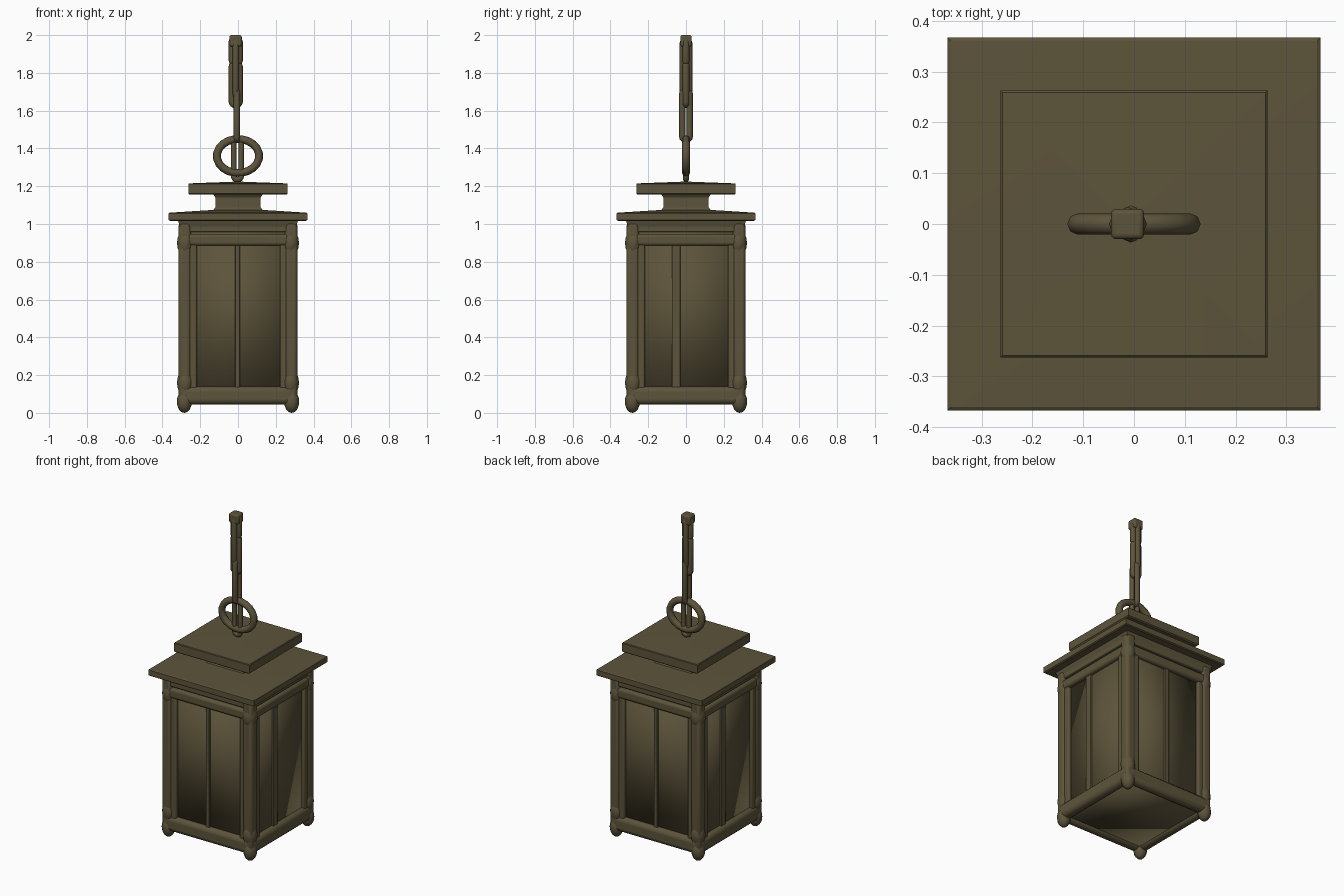
import bpy, bmesh, math
from mathutils import Vector

if "Cube" in bpy.data.objects:
    bpy.data.objects.remove(bpy.data.objects["Cube"])

# Single aged bronze material
bronze = bpy.data.materials.new("aged_bronze")
bronze.use_nodes = True
COLOUR = (0.108, 0.088, 0.043, 1)
bronze.diffuse_color = COLOUR
bsdf = bronze.node_tree.nodes["Principled BSDF"]
bsdf.inputs["Base Color"].default_value = COLOUR
bsdf.inputs["Roughness"].default_value = 0.8


def finish(name, bm, bevel=0, angle=40):
    bmesh.ops.recalc_face_normals(bm, faces=bm.faces)
    mesh = bpy.data.meshes.new(name)
    bm.to_mesh(mesh)
    bm.free()
    ob = bpy.data.objects.new(name, mesh)
    bpy.context.collection.objects.link(ob)
    mesh.materials.append(bronze)
    if bevel:
        mod = ob.modifiers.new("soft_edges", "BEVEL")
        mod.width, mod.segments = bevel, 3
    bpy.ops.object.select_all(action="DESELECT")
    ob.select_set(True)
    bpy.context.view_layer.objects.active = ob
    bpy.ops.object.shade_smooth_by_angle(angle=math.radians(angle))
    return ob


def box(name, lo, hi, bevel=0.0):
    bm = bmesh.new()
    bmesh.ops.create_cube(bm, size=1)
    for v in bm.verts:
        v.co = [l + (c + 0.5) * (h - l) for c, l, h in zip(v.co, lo, hi)]
    return finish(name, bm, bevel)


def square_stack(name, profile, angle=30):
    """Loft square sections given as (half width, height)."""
    bm = bmesh.new()
    rings = [[bm.verts.new((sx * w, sy * w, z)) for sx, sy in
              ((-1, -1), (1, -1), (1, 1), (-1, 1))] for w, z in profile]
    for a, b in zip(rings, rings[1:]):
        for i in range(4):
            j = (i + 1) % 4
            bm.faces.new((a[i], a[j], b[j], b[i]))
    bm.faces.new(rings[0])
    bm.faces.new(rings[-1])
    return finish(name, bm, 0, angle)


def knob(name, x, y, z, radius, height):
    """Rounded knob, stretched in height."""
    bm = bmesh.new()
    bmesh.ops.create_uvsphere(bm, u_segments=12, v_segments=8, radius=1)
    for v in bm.verts:
        v.co = (x + v.co.x * radius, y + v.co.y * radius, z + v.co.z * height)
    return finish(name, bm)


def link(name, x, z, width, height, thick, straight=0.0, turn=0.0, steps=20, sides=8):
    """Upright wire loop, lengthened by straight sides and turned about z."""
    bm = bmesh.new()
    rings = []
    for i in range(steps):
        t = math.tau * (i + 0.5) / steps
        rise = height * math.sin(t) + math.copysign(straight, math.sin(t))
        centre = Vector((width * math.cos(t), 0, rise))
        out = Vector((height * math.cos(t), 0, width * math.sin(t))).normalized()
        ring = []
        for k in range(sides):
            u = math.tau * k / sides
            p = centre + thick * (math.cos(u) * out + math.sin(u) * Vector((0, 1, 0)))
            c, s = math.cos(turn), math.sin(turn)
            ring.append(bm.verts.new((x + p.x * c - p.y * s, p.x * s + p.y * c, z + p.z)))
        rings.append(ring)
    for i, a in enumerate(rings):
        b = rings[(i + 1) % steps]
        for k in range(sides):
            m = (k + 1) % sides
            bm.faces.new((a[k], a[m], b[m], b[k]))
    return finish(name, bm, 0, 60)


# Inner body with panes and floor, shaded softly across its edges
square_stack("pane_body", [(0.287, 0.062), (0.287, 1.0)], 100)

# Corner posts with ball feet and joint collars
for sx, side in ((-1, "right"), (1, "left")):
    for sy, end in ((-1, "front"), (1, "back")):
        name = f"{end}_{side}"
        xs = sorted((sx * 0.25, sx * 0.314))
        ys = sorted((sy * 0.25, sy * 0.314))
        box(f"{name}_post", (xs[0], ys[0], 0.06), (xs[1], ys[1], 1.01), 0.018)
        knob(f"{name}_foot", sx * 0.284, sy * 0.284, 0.06, 0.04, 0.06)
        for z, joint in ((0.16, "lower"), (0.9, "upper")):
            knob(f"{name}_{joint}_collar", sx * 0.28, sy * 0.28, z, 0.043, 0.07)

# Frame on each side: rails, stiles and centre bar
for i, side in enumerate(("front", "left", "back", "right")):
    bar, half = (-0.003, 0.013) if i % 2 == 0 else (-0.052, 0.022)
    parts = [
        ("bottom_rail", (-0.3, -0.316, 0.045), (0.3, -0.256, 0.14), 0.026),
        ("top_rail", (-0.29, -0.312, 0.885), (0.29, -0.26, 0.948), 0.016),
        ("upper_band", (-0.3, -0.308, 0.958), (0.3, -0.26, 1.01), 0.006),
        ("stile_a", (-0.262, -0.306, 0.12), (-0.217, -0.26, 0.9), 0.01),
        ("stile_b", (0.222, -0.306, 0.12), (0.262, -0.26, 0.9), 0.01),
        ("centre_bar", (bar - half, -0.299, 0.12), (bar + half, -0.26, 0.9), 0.004),
    ]
    for part, lo, hi, bevel in parts:
        ob = box(f"{side}_{part}", lo, hi, bevel)
        ob.rotation_euler.z = i * math.pi / 2

# Two-tier roof
square_stack("cornice", [(0.308, 0.985), (0.312, 1.0), (0.318, 1.02)])
square_stack("eave_roof", [(0.36, 1.017), (0.367, 1.022), (0.367, 1.056),
                           (0.361, 1.06), (0.14, 1.074)])
square_stack("roof_neck", [(0.135, 1.066), (0.12, 1.088), (0.12, 1.14), (0.135, 1.162)])
square_stack("roof_cap", [(0.256, 1.155), (0.263, 1.161), (0.263, 1.211),
                          (0.259, 1.215), (0.02, 1.224)])

# Hanging ring, eye loop and chain
SIDEWAYS = math.pi / 2
link("hanging_ring", 0, 1.36, 0.112, 0.09, 0.021)
link("ring_eye", -0.003, 1.345, 0.02, 0.02, 0.015, 0.09)
link("lower_link", -0.006, 1.575, 0.02, 0.02, 0.017, 0.11, SIDEWAYS)
link("middle_link", -0.012, 1.74, 0.02, 0.02, 0.018, 0.09)
link("upper_link", -0.012, 1.825, 0.018, 0.018, 0.016, 0.13, SIDEWAYS)
link("end_link", -0.012, 1.915, 0.02, 0.02, 0.018, 0.045)
box("chain_end", (-0.045, -0.03, 1.94), (0.02, 0.03, 2.0), 0.01)
